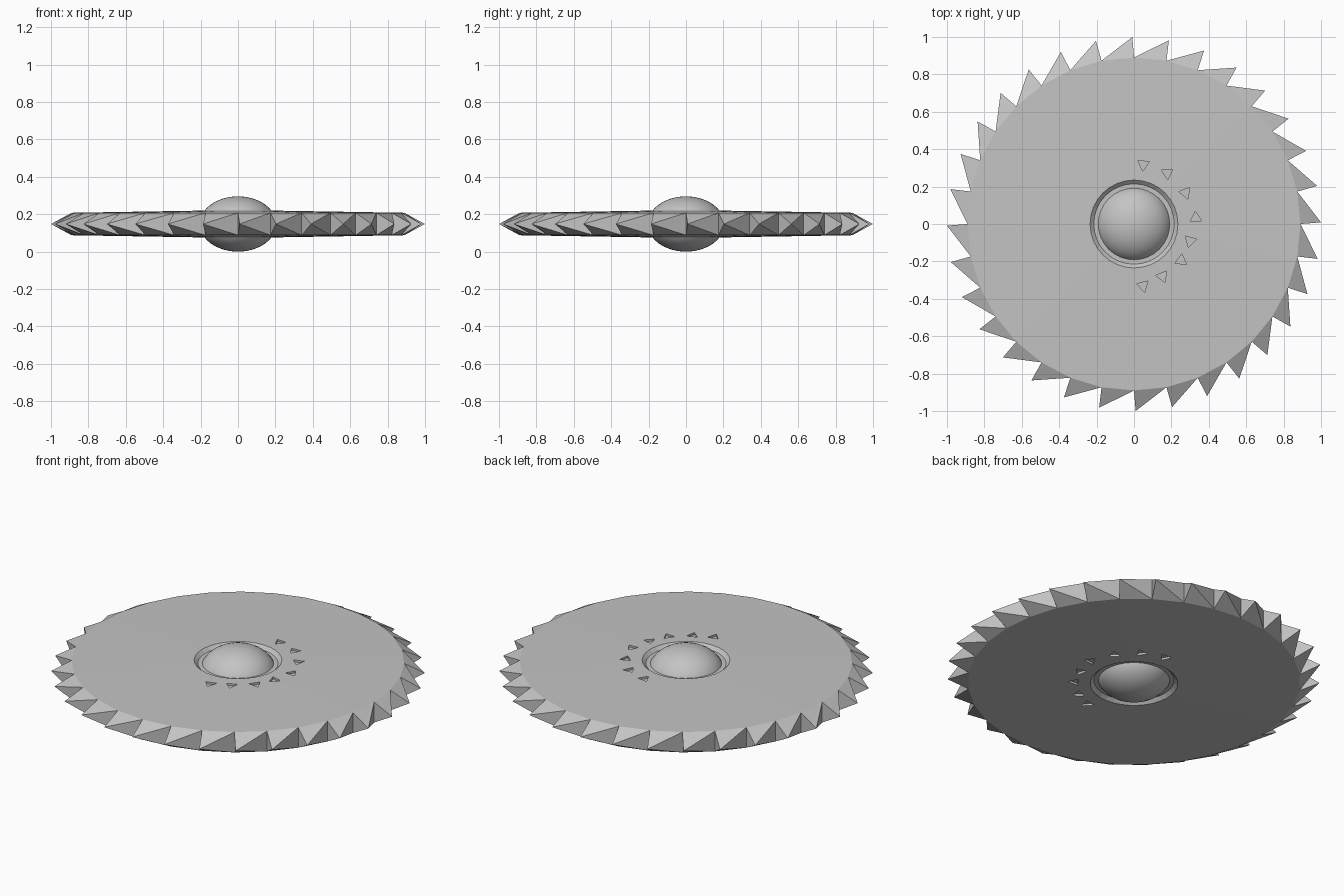
import bpy, bmesh, math

if "Cube" in bpy.data.objects:
    bpy.data.objects.remove(bpy.data.objects["Cube"])

MID = 0.148          # height of the blade's middle plane
TEETH = 32
STEP = 2 * math.pi / TEETH

steel = bpy.data.materials.new("grey_steel")
steel.diffuse_color = (0.55, 0.55, 0.55, 1)
steel.use_nodes = True
steel.node_tree.nodes["Principled BSDF"].inputs["Base Color"].default_value = steel.diffuse_color


def finish(bm, name):
    bmesh.ops.recalc_face_normals(bm, faces=bm.faces[:])
    me = bpy.data.meshes.new(name)
    bm.to_mesh(me)
    bm.free()
    me.materials.append(steel)
    ob = bpy.data.objects.new(name, me)
    ob.location.z = MID
    bpy.context.collection.objects.link(ob)
    return ob


def polar(r, a, z):
    return (r * math.cos(a), r * math.sin(a), z)


# Saw blade: slightly conical faces, a bevelled hub recess and hooked teeth
bm = bmesh.new()
profile = [(0.89, 0.06), (0.235, 0.071), (0.215, 0.052)]
rims = []
for side in (1, -1):
    rings = [[bm.verts.new(polar(r, -i * STEP, side * z)) for i in range(TEETH)]
             for r, z in profile]
    for outer, inner in zip(rings, rings[1:]):
        for i in range(TEETH):
            j = (i + 1) % TEETH
            bm.faces.new((outer[i], outer[j], inner[j], inner[i]))
    bm.faces.new(rings[-1])
    rims.append(rings[0])
top, bottom = rims
for i in range(TEETH):
    j = (i + 1) % TEETH
    tip = bm.verts.new(polar(1.0, -j * STEP + math.radians(0.5), 0))
    for a, b in ((top[i], top[j]), (bottom[j], bottom[i]),
                 (bottom[i], top[i]), (top[j], bottom[j])):
        bm.faces.new((a, b, tip))
blade = finish(bm, "saw_blade")

# Small triangular pockets around the hub on both faces: x, y, pointing angle
pockets = [(0.05, 0.318, 265), (0.178, 0.273, 273), (0.275, 0.167, 290),
           (0.33, 0.032, 93), (0.30, -0.09, 135), (0.252, -0.195, 85),
           (0.152, -0.28, 292), (0.048, -0.33, 284)]
bm = bmesh.new()
for x, y, ang in pockets:
    for side in (1, -1):
        low, high = [], []
        for k in range(3):
            a = math.radians(ang + 120 * k)
            px, py = x + 0.036 * math.cos(a), y + 0.036 * math.sin(a)
            low.append(bm.verts.new((px, py, side * 0.058)))
            high.append(bm.verts.new((px, py, side * 0.09)))
        bm.faces.new(low)
        bm.faces.new(high)
        for k in range(3):
            n = (k + 1) % 3
            bm.faces.new((low[k], low[n], high[n], high[k]))
cutter = finish(bm, "pocket_cutter")
cutter.hide_render = True
cut = blade.modifiers.new("pockets", "BOOLEAN")
cut.operation = "DIFFERENCE"
cut.solver = "EXACT"
cut.object = cutter
bpy.context.view_layer.objects.active = blade
blade.select_set(True)
bpy.ops.object.modifier_apply(modifier=cut.name)
bpy.data.objects.remove(cutter)

# Flattened round hub showing on both faces
bpy.ops.mesh.primitive_uv_sphere_add(segments=32, ring_count=16, radius=1,
                                     location=(0, 0, MID))
hub = bpy.context.object
hub.name = "hub_dome"
hub.scale = (0.205, 0.205, MID)
bpy.ops.object.transform_apply(location=False, rotation=False, scale=True)
bpy.ops.object.shade_smooth()
hub.data.materials.append(steel)
